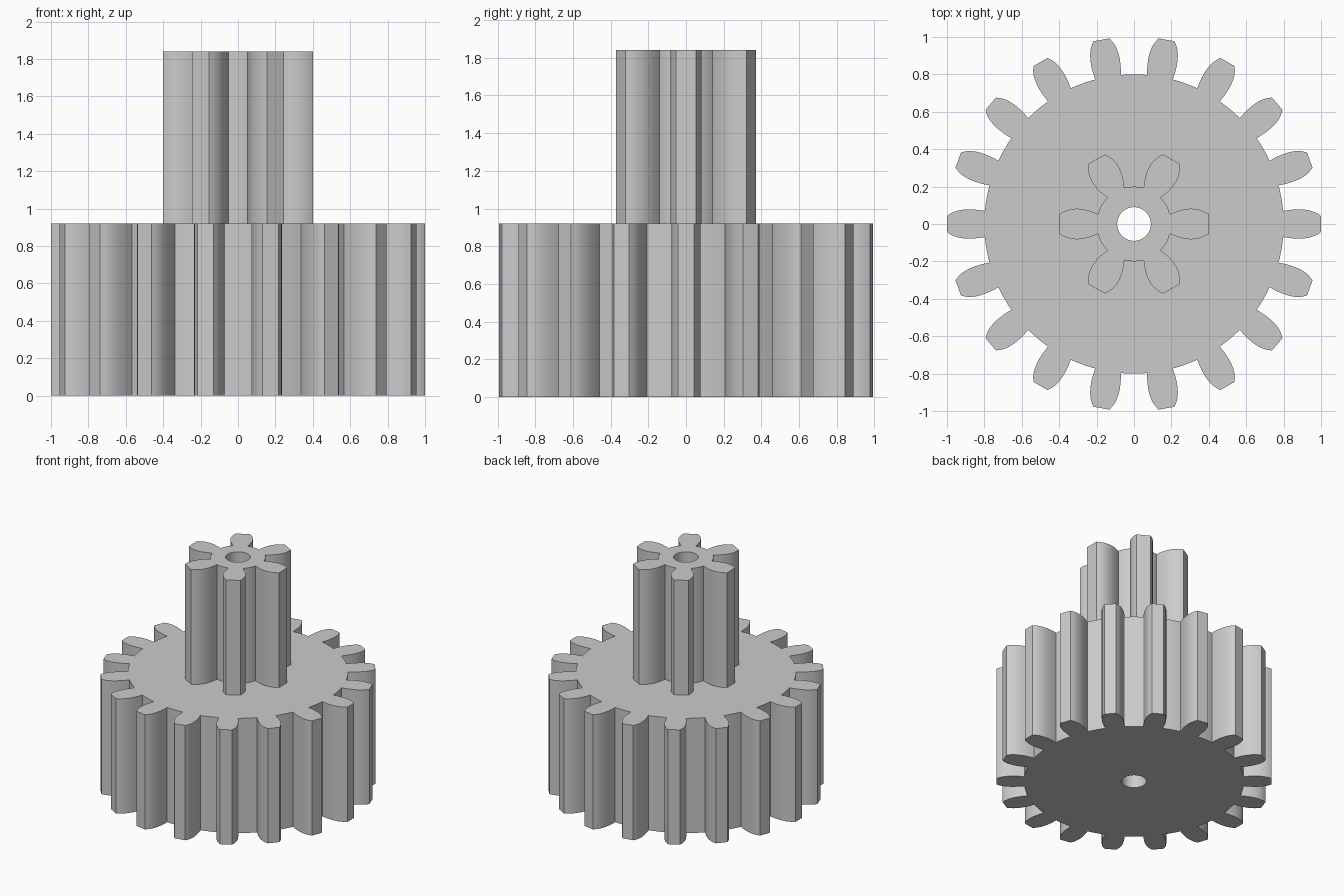
import bpy, bmesh, math
from mathutils import Vector, Matrix
from mathutils.geometry import interpolate_bezier

cube = bpy.data.objects.get("Cube")
if cube:
    bpy.data.objects.remove(cube, do_unlink=True)

grey = bpy.data.materials.new("plain grey")
grey.use_nodes = True
grey.diffuse_color = (0.6, 0.6, 0.6, 1)
grey.node_tree.nodes["Principled BSDF"].inputs["Base Color"].default_value = (0.6, 0.6, 0.6, 1)

BORE = 0.09
HEIGHT = 0.92


def gear_outline(teeth, flank):
    """One bulging flank, mirrored into a tooth and repeated round the axis."""
    upper = interpolate_bezier(*[Vector(p) for p in flank], 9)
    lower = [Vector((p.x, -p.y)) for p in upper]
    pitch = math.tau / teeth
    root = upper[0].length
    start = math.atan2(upper[0].y, upper[0].x)
    gap = pitch - 2 * start
    floor = [Vector((root * math.cos(a), root * math.sin(a)))
             for a in (start + gap * k / 4 for k in (1, 2, 3))]
    sector = lower + upper[::-1] + floor
    return [Matrix.Rotation(i * pitch, 2) @ p for i in range(teeth) for p in sector]


def circle_outline(radius, count=48):
    return [Vector((radius * math.cos(math.tau * i / count),
                    radius * math.sin(math.tau * i / count))) for i in range(count)]


def make_gear(name, teeth, flank, base):
    bm = bmesh.new()
    edges = []
    # toothed rim and shaft hole
    for loop in (gear_outline(teeth, flank), circle_outline(BORE)):
        verts = [bm.verts.new((p.x, p.y, base)) for p in loop]
        edges += [bm.edges.new((v, verts[i - 1])) for i, v in enumerate(verts)]
    bmesh.ops.triangle_fill(bm, edges=edges, use_beauty=True, normal=(0, 0, 1))
    # thickness
    ext = bmesh.ops.extrude_face_region(bm, geom=bm.faces[:], use_keep_orig=True)
    top = [g for g in ext["geom"] if isinstance(g, bmesh.types.BMVert)]
    bmesh.ops.translate(bm, verts=top, vec=(0, 0, HEIGHT))
    bmesh.ops.recalc_face_normals(bm, faces=bm.faces[:])
    mesh = bpy.data.meshes.new(name)
    bm.to_mesh(mesh)
    bm.free()
    mesh.materials.append(grey)
    obj = bpy.data.objects.new(name, mesh)
    bpy.context.collection.objects.link(obj)
    bpy.ops.object.select_all(action='DESELECT')
    obj.select_set(True)
    bpy.context.view_layer.objects.active = obj
    bpy.ops.object.shade_smooth_by_angle(angle=math.radians(25))
    return obj


# wide lower wheel and narrow upper pinion
make_gear("large_gear", 18, [(0.797, 0.07), (0.87, 0.083), (0.95, 0.085), (1.0, 0.043)], 0)
make_gear("small_pinion", 6, [(0.193, 0.052), (0.27, 0.089), (0.34, 0.095), (0.4, 0.052)], HEIGHT)
